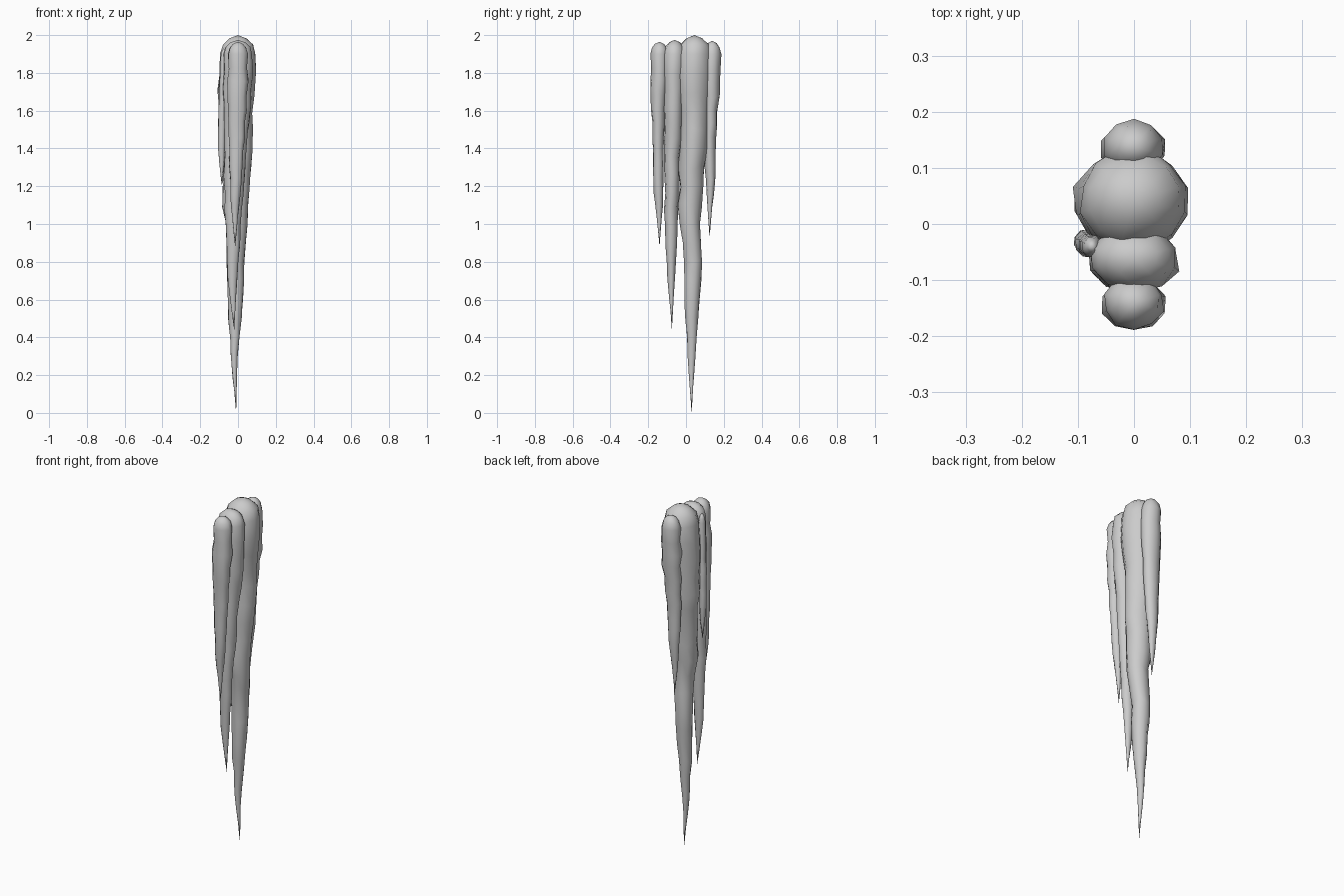
import bpy, bmesh, math, random

cube = bpy.data.objects.get("Cube")
if cube:
    bpy.data.objects.remove(cube, do_unlink=True)

random.seed(4)

# One flat stone grey for every spike
stone = bpy.data.materials.new("stone_grey")
stone.use_nodes = True
grey = (0.6, 0.6, 0.6, 1.0)
stone.diffuse_color = grey
stone.node_tree.nodes["Principled BSDF"].inputs["Base Color"].default_value = grey


def sample(rows, z):
    """Interpolate centre and radii between the rows, which run downwards."""
    for upper, lower in zip(rows, rows[1:]):
        if z >= lower[0]:
            t = (upper[0] - z) / (upper[0] - lower[0])
            return [a + (b - a) * t for a, b in zip(upper[1:], lower[1:])]
    return rows[-1][1:]


def spike(name, top, rows, sides, step):
    """Knobbly hanging spike; a row is height, centre x, centre y, radius x, radius y."""
    bm = bmesh.new()
    start, tip = rows[0], rows[-1]
    shoulder = start[0]
    count = max(4, round((shoulder - tip[0]) / step))
    heights = [shoulder - (shoulder - tip[0]) * i / count for i in range(count)]

    # Rounded crown rings, then the tapering body rings
    rings = [(top - (top - shoulder) * d, s) for d, s in ((0.18, 0.5), (0.5, 0.84))]
    rings += [(z, 1.0) for z in heights]
    loops = []
    for i, (z, scale) in enumerate(rings):
        cx, cy, rx, ry = sample(rows, min(z, shoulder))
        lump = scale * (random.uniform(0.94, 1.06) if i > 2 else 1.0)
        drift = min(rx, ry) * 0.08 if i > 2 else 0.0
        cx += random.uniform(-drift, drift)
        cy += random.uniform(-drift, drift)
        loop = []
        for k in range(sides):
            angle = math.tau * (k + 0.5) / sides
            r = lump * random.uniform(0.94, 1.06)
            dz = random.uniform(-0.15, 0.15) * step if i > 2 else 0.0
            loop.append(bm.verts.new((cx + rx * r * math.cos(angle),
                                      cy + ry * r * math.sin(angle), z + dz)))
        loops.append(loop)

    # Skin the rings and close both ends with a point
    crown = bm.verts.new((start[1], start[2], top))
    point = bm.verts.new((tip[1], tip[2], tip[0]))
    for k in range(sides):
        n = (k + 1) % sides
        bm.faces.new((crown, loops[0][k], loops[0][n]))
        bm.faces.new((point, loops[-1][n], loops[-1][k]))
        for a, b in zip(loops, loops[1:]):
            bm.faces.new((a[k], b[k], b[n], a[n]))
    bmesh.ops.recalc_face_normals(bm, faces=bm.faces)
    for face in bm.faces:
        face.smooth = True

    mesh = bpy.data.meshes.new(name)
    bm.to_mesh(mesh)
    bm.free()
    mesh.materials.append(stone)
    obj = bpy.data.objects.new(name, mesh)
    bpy.context.collection.objects.link(obj)
    return obj


# Longest spike in the middle
spike("main_spike", 2.0, [
    (1.9, 0, .045, .095, .09),
    (1.8, 0, .045, .102, .095),
    (1.5, -.01, .04, .092, .08),
    (1.25, -.015, .03, .08, .07),
    (1.0, -.01, .02, .06, .055),
    (.8, -.015, .035, .048, .05),
    (.5, -.015, .03, .035, .033),
    (.3, -.02, .03, .018, .02),
    (0, -.01, .03, 0, 0)], 12, .1)

# Second longest, in front of it
spike("front_middle_spike", 1.975, [
    (1.9, 0, -.06, .08, .06),
    (1.75, -.003, -.065, .082, .06),
    (1.5, -.01, -.07, .07, .052),
    (1.2, -.02, -.075, .055, .038),
    (.95, -.025, -.077, .04, .032),
    (.7, -.028, -.077, .025, .019),
    (.44, -.02, -.075, 0, 0)], 10, .09)

# Short outer spikes at the front and the back
spike("front_spike", 1.965, [
    (1.9, 0, -.14, .054, .048),
    (1.75, 0, -.143, .055, .045),
    (1.5, -.008, -.148, .044, .03),
    (1.2, -.012, -.145, .03, .027),
    (1.05, -.015, -.143, .018, .015),
    (.88, -.015, -.14, 0, 0)], 10, .075)
spike("back_spike", 1.97, [
    (1.9, 0, .138, .054, .048),
    (1.75, 0, .136, .054, .045),
    (1.5, -.008, .13, .045, .032),
    (1.25, -.015, .13, .032, .025),
    (1.1, -.018, .127, .02, .015),
    (.93, -.015, .125, 0, 0)], 10, .075)

# Thin spike clinging to the right side
spike("small_side_spike", 1.93, [
    (1.88, -.075, -.04, .018, .02),
    (1.6, -.082, -.035, .021, .022),
    (1.38, -.088, -.03, .02, .02),
    (1.2, -.085, -.03, 0, 0)], 8, .07)
